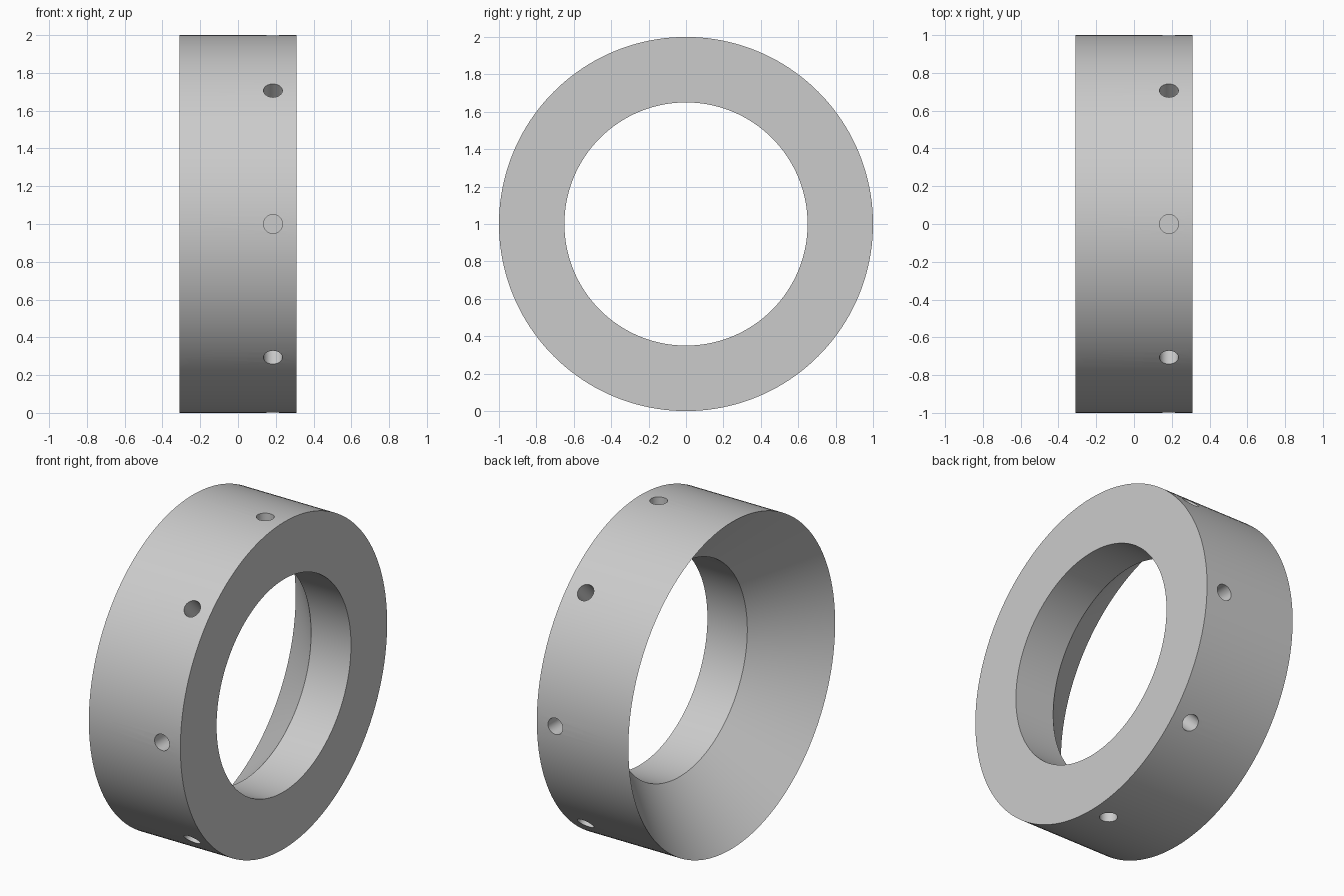
import bpy
import bmesh
from math import cos, sin, pi, radians
from mathutils import Matrix, Vector

if "Cube" in bpy.data.objects:
    bpy.data.objects.remove(bpy.data.objects["Cube"], do_unlink=True)

HALF_WIDTH, OUTER, BORE = 0.31, 1.0, 0.65
BORE_START = 0.04
SEGMENTS = 160
HOLE_X, HOLE_RADIUS, HOLE_DEPTH, HOLE_COUNT = 0.185, 0.05, 0.17, 8
CENTRE = Vector((0, 0, 1))

steel = bpy.data.materials.new("light_grey")
steel.use_nodes = True
GREY = (0.6, 0.6, 0.6, 1)
steel.diffuse_color = GREY
steel.node_tree.nodes["Principled BSDF"].inputs["Base Color"].default_value = GREY


def add_object(name, bm):
    bmesh.ops.recalc_face_normals(bm, faces=bm.faces)
    mesh = bpy.data.meshes.new(name)
    bm.to_mesh(mesh)
    bm.free()
    mesh.materials.append(steel)
    obj = bpy.data.objects.new(name, mesh)
    bpy.context.collection.objects.link(obj)
    return obj


# Collar: (x, radius) profile revolved about the x axis, with a cone-shaped mouth
profile = [(-HALF_WIDTH, OUTER), (HALF_WIDTH, OUTER), (HALF_WIDTH, BORE), (BORE_START, BORE)]
bm = bmesh.new()
rings = []
for i in range(SEGMENTS):
    a = 2 * pi * i / SEGMENTS
    rings.append([bm.verts.new((x, r * cos(a), 1 + r * sin(a))) for x, r in profile])
for i, ring in enumerate(rings):
    after = rings[(i + 1) % SEGMENTS]
    for j in range(len(profile)):
        k = (j + 1) % len(profile)
        bm.faces.new((ring[j], ring[k], after[k], after[j]))
collar = add_object("collar", bm)

# Cutters for the blind radial holes around the rim
bm = bmesh.new()
length = HOLE_DEPTH + 0.1
for i in range(HOLE_COUNT):
    place = (Matrix.Translation(CENTRE)
             @ Matrix.Rotation(2 * pi * i / HOLE_COUNT, 4, 'X')
             @ Matrix.Translation((HOLE_X, 0, OUTER - HOLE_DEPTH + length / 2)))
    bmesh.ops.create_cone(bm, cap_ends=True, segments=32, radius1=HOLE_RADIUS,
                          radius2=HOLE_RADIUS, depth=length, matrix=place)
cutter = add_object("hole_cutter", bm)
cutter.hide_render = True

# Cut the holes, then drop the helper
bpy.ops.object.select_all(action='DESELECT')
bpy.context.view_layer.objects.active = collar
collar.select_set(True)
cut = collar.modifiers.new("holes", 'BOOLEAN')
cut.operation = 'DIFFERENCE'
cut.solver = 'EXACT'
cut.object = cutter
bpy.ops.object.modifier_apply(modifier=cut.name)
bpy.data.objects.remove(cutter, do_unlink=True)
bpy.ops.object.shade_smooth_by_angle(angle=radians(30))
